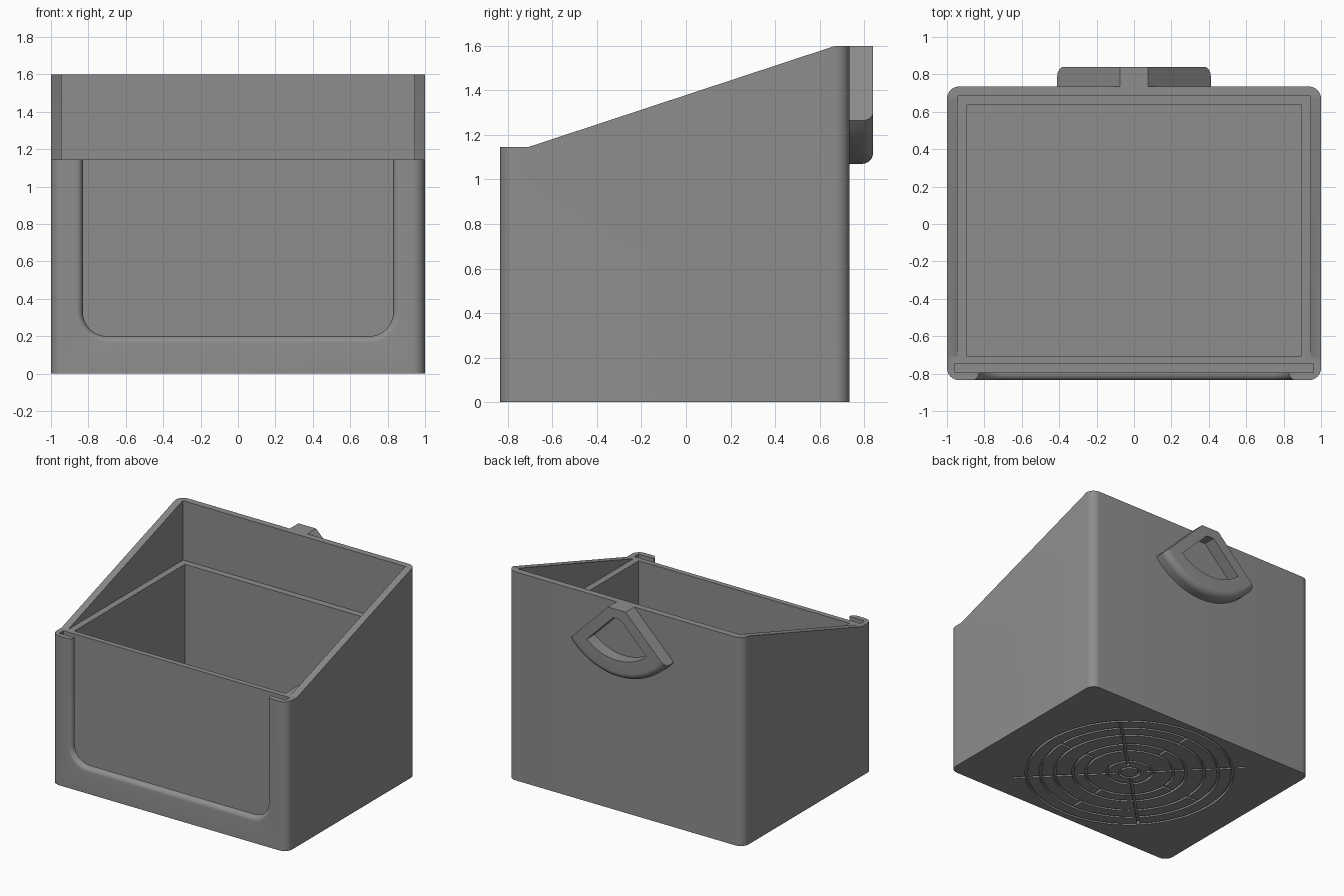
import bpy, bmesh, math
from mathutils import Matrix

if "Cube" in bpy.data.objects:
    bpy.data.objects.remove(bpy.data.objects["Cube"])

grey = bpy.data.materials.new("mid_grey")
grey.diffuse_color = (0.27, 0.27, 0.27, 1)
grey.use_nodes = True
grey.node_tree.nodes["Principled BSDF"].inputs["Base Color"].default_value = grey.diffuse_color


def loft(name, rings, closed=False):
    """Skin a list of equal-length point rings; cap the ends unless closed."""
    bm = bmesh.new()
    vs = [[bm.verts.new(p) for p in r] for r in rings]
    n = len(vs[0])
    pairs = list(zip(vs, vs[1:])) + ([(vs[-1], vs[0])] if closed else [])
    for a, b in pairs:
        for i in range(n):
            j = (i + 1) % n
            bm.faces.new((a[i], a[j], b[j], b[i]))
    if not closed:
        bm.faces.new(vs[0])
        bm.faces.new(vs[-1])
    bmesh.ops.recalc_face_normals(bm, faces=bm.faces)
    me = bpy.data.meshes.new(name)
    bm.to_mesh(me)
    bm.free()
    ob = bpy.data.objects.new(name, me)
    bpy.context.collection.objects.link(ob)
    me.materials.append(grey)
    return ob


def box(name, x0, x1, y0, y1, z0, z1):
    return loft(name, [[(x0, y0, z), (x1, y0, z), (x1, y1, z), (x0, y1, z)] for z in (z0, z1)])


def cut(target, cutter):
    m = target.modifiers.new("cut", 'BOOLEAN')
    m.operation, m.solver, m.object = 'DIFFERENCE', 'EXACT', cutter
    bpy.context.view_layer.objects.active = target
    bpy.ops.object.modifier_apply(modifier=m.name)
    bpy.data.objects.remove(cutter)


def smooth(ob):
    bpy.ops.object.select_all(action='DESELECT')
    ob.select_set(True)
    bpy.context.view_layer.objects.active = ob
    bpy.ops.object.shade_smooth_by_angle(angle=math.radians(30))


def rounded_rect(x, y0, y1, r, z, steps=8):
    pts = []
    for k, (cx, cy) in enumerate([(x - r, y1 - r), (r - x, y1 - r), (r - x, y0 + r), (x - r, y0 + r)]):
        for i in range(steps + 1):
            a = math.pi / 2 * (k + i / steps)
            pts.append((cx + r * math.cos(a), cy + r * math.sin(a), z))
    return pts


# Outer shell with rounded upright corners
body = loft("bin_body", [rounded_rect(1, -0.835, 0.735, 0.065, z) for z in (0, 1.6)])

# Sloping top
slope = [(-1.0, 1.145), (-0.71, 1.145), (0.67, 1.6), (0.67, 1.9), (-1.0, 1.9)]
cut(body, loft("slope_cutter", [[(x, y, z) for y, z in slope] for x in (-1.2, 1.2)]))

# Deep compartment and the wider lid recess above it
cut(body, box("compartment_cutter", -0.895, 0.895, -0.705, 0.635, 0.1, 2))
cut(body, box("lid_recess_cutter", -0.945, 0.945, -0.72, 0.685, 1.145, 2))

# Card slot behind the front lip
cut(body, box("slot_cutter", -0.96, 0.96, -0.795, -0.745, 0.07, 1.4))


# Front window with a rounded-over edge
def window(y, off):
    hx, z0, r = 0.83 + off, 0.2 - off, 0.13 + off
    right = [(hx - r + r * math.sin(a), z0 + r - r * math.cos(a))
             for a in (math.pi / 2 * i / 12 for i in range(13))]
    right.append((hx, 1.4))
    return [(x, y, z) for x, z in right] + [(-x, y, z) for x, z in reversed(right)]


R = 0.035
rings = [window(-0.77, 0)]
for i in range(7):
    a = math.pi / 2 * i / 6
    rings.append(window(-0.8 - R * math.sin(a), R * (1 - math.cos(a))))
rings.append(window(-0.9, R))
cut(body, loft("window_cutter", rings))

# Base grooves: concentric rings and spokes
CY, W, D = -0.05, 0.009, 0.02


def circle(r, z, n=64):
    return [(r * math.cos(2 * math.pi * i / n), CY + r * math.sin(2 * math.pi * i / n), z) for i in range(n)]


for r in (0.07, 0.16, 0.31, 0.40, 0.53, 0.63, 0.73):
    cut(body, loft("ring_cutter", [circle(r - W, -0.05), circle(r + W, -0.05),
                                   circle(r + W, D), circle(r - W, D)], closed=True))
for k in range(8):
    spans = [(0.1, 0.82 if k in (3, 7) else 0.72)] if k % 2 else [(0.31, 0.40), (0.53, 0.63)]
    for a, b in spans:
        c = box("spoke_cutter", a, b, -W, W, -0.05, D * 0.9)
        c.data.transform(Matrix.Translation((0, CY, 0)) @ Matrix.Rotation(k * math.pi / 4, 4, 'Z'))
        cut(body, c)
smooth(body)


# Fan-shaped hanger on the back
def fan(y, radius, top, half):
    """Flat top, 45 degree shoulders, arc centred on the rim."""
    off = 1.6 - top
    # shoulder line (half + s, top - s) meets the arc
    b, c = half + off, half * half + off * off - radius * radius
    s = (-b + math.sqrt(b * b - 2 * c)) / 2
    end = math.atan2(half + s, off + s)
    pts = [(-half, y, top), (half, y, top)]
    for i in range(33):
        a = end * (1 - 2 * i / 32)
        pts.append((radius * math.sin(a), y, 1.6 - radius * math.cos(a)))
    return pts


rings = [fan(0.735, 0.53, 1.6, 0.075)]
for i in range(9):
    a = math.pi / 2 * i / 8
    rings.append(fan(0.79 + 0.05 * math.sin(a), 0.53 - 0.05 * (1 - math.cos(a)), 1.6, 0.075))
hanger = loft("back_hanger", rings)
cut(hanger, loft("hanger_pocket_cutter", [fan(y, 0.39, 1.53, 0.03) for y in (0.745, 0.95)]))
smooth(hanger)
